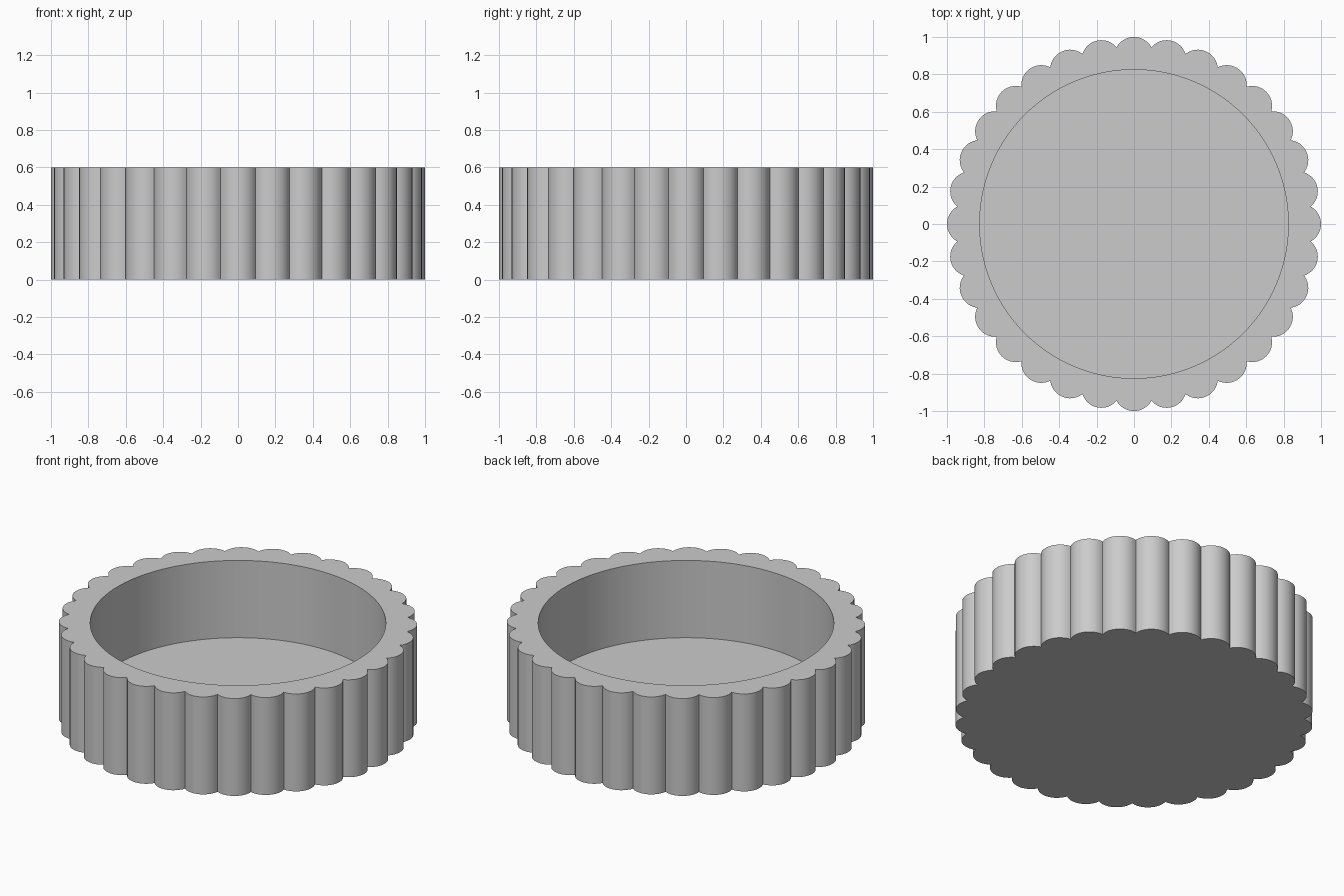
import bpy, bmesh
from math import sin, cos, pi, asin

cube = bpy.data.objects.get("Cube")
if cube:
    bpy.data.objects.remove(cube)

LOBES, STEPS = 32, 12            # scallops round the rim, segments per scallop
PEAK, VALLEY = 1.0, 0.95         # outer radius at scallop tops and notches
INNER, HEIGHT, FLOOR = 0.825, 0.6, 0.124
COUNT = LOBES * STEPS

# Scallop arc through two notches and the peak between them
half = pi / LOBES
chord = VALLEY * sin(half)
rise = PEAK - VALLEY * cos(half)
arc_r = (chord ** 2 + rise ** 2) / (2 * rise)
centre = PEAK - arc_r
sweep = asin(chord / arc_r)


def scalloped_outline():
    points = []
    for lobe in range(LOBES):
        turn = 2 * half * lobe
        for i in range(STEPS):
            a = sweep * (2 * i / STEPS - 1)
            x, y = centre + arc_r * cos(a), arc_r * sin(a)
            points.append((x * cos(turn) - y * sin(turn),
                           x * sin(turn) + y * cos(turn)))
    return points


def circle_outline(radius):
    angles = [2 * pi * i / COUNT - half for i in range(COUNT)]
    return [(radius * cos(a), radius * sin(a)) for a in angles]


bm = bmesh.new()


def ring(points, z):
    return [bm.verts.new((x, y, z)) for x, y in points]


def bridge(a, b):
    for i in range(COUNT):
        j = (i + 1) % COUNT
        bm.faces.new((a[i], a[j], b[j], b[i]))


# Shell: underside, fluted wall, flat rim, inner wall, inner floor
outer, inner = scalloped_outline(), circle_outline(INNER)
rings = [ring(outer, 0), ring(outer, HEIGHT), ring(inner, HEIGHT), ring(inner, FLOOR)]
for low, high in zip(rings, rings[1:]):
    bridge(low, high)
bm.faces.new(rings[0][::-1])
bm.faces.new(rings[-1])
bmesh.ops.recalc_face_normals(bm, faces=bm.faces[:])

mesh = bpy.data.meshes.new("scalloped_dish")
bm.to_mesh(mesh)
bm.free()
dish = bpy.data.objects.new("scalloped_dish", mesh)
bpy.context.collection.objects.link(dish)

# Plain grey material
grey = bpy.data.materials.new("light_grey")
grey.use_nodes = True
colour = (0.6, 0.6, 0.6, 1)
grey.diffuse_color = colour
grey.node_tree.nodes["Principled BSDF"].inputs["Base Color"].default_value = colour
mesh.materials.append(grey)

# Smooth flutes with crisp notches and rims
bpy.ops.object.select_all(action='DESELECT')
dish.select_set(True)
bpy.context.view_layer.objects.active = dish
bpy.ops.object.shade_smooth_by_angle(angle=pi / 6)
